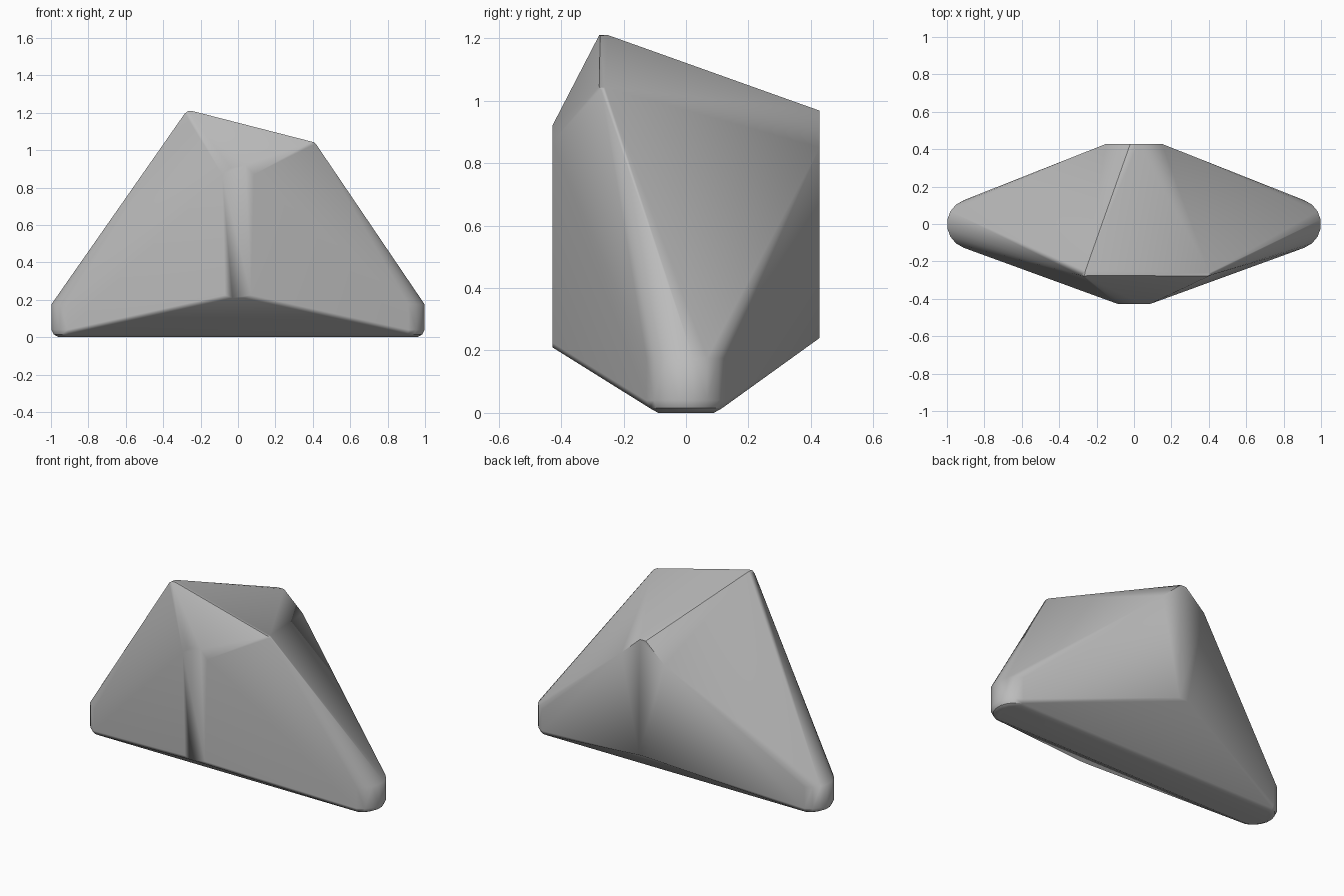
import bpy, bmesh
from math import cos, sin, radians

cube = bpy.data.objects.get("Cube")
if cube:
    bpy.data.objects.remove(cube)

stone = bpy.data.materials.new("grey_stone")
stone.use_nodes = True
GREY = (0.5, 0.5, 0.5, 1)
stone.diffuse_color = GREY
stone.node_tree.nodes["Principled BSDF"].inputs["Base Color"].default_value = GREY

points = []


def tip(side):
    """Rounded end of the rock, built from stacked arcs that shrink at the base."""
    for z, inset in ((0.175, 0), (0.04, 0), (0.015, 0.012), (0, 0.04)):
        radius = 0.135 - inset
        for angle in range(-70, 71, 20):
            a = radians(angle)
            points.append((side * (0.865 + radius * cos(a)), radius * sin(a), z))


for side in (-1, 1):
    tip(side)
    # Front strip: blunt vertical edge
    points.extend([(side * 0.085, -0.428, 0.87), (side * 0.07, -0.428, 0.225),
                   (side * 0.03, -0.428, 0.21)])
    # Back strip: wide at the top, narrow at the base
    points.extend([(side * 0.15, 0.428, 0.85), (side * 0.02, 0.428, 0.968),
                   (side * 0.03, 0.428, 0.24)])

# Upper end of the front strip
points.extend([(-0.04, -0.428, 0.905), (0.04, -0.428, 0.92)])
# Tall peak and lower peak, slightly blunted
points.extend([(-0.285, -0.275, 1.195), (-0.265, -0.278, 1.21),
               (-0.24, -0.275, 1.208), (-0.26, -0.25, 1.21)])
points.extend([(0.395, -0.278, 1.045), (0.415, -0.272, 1.035), (0.405, -0.26, 1.042)])

# Wrap the points in one convex stone
bm = bmesh.new()
for p in points:
    bm.verts.new(p)
hull = bmesh.ops.convex_hull(bm, input=bm.verts)
loose = {v for v in hull["geom_interior"] + hull["geom_unused"]
         if isinstance(v, bmesh.types.BMVert)}
bmesh.ops.delete(bm, geom=list(loose), context="VERTS")
bmesh.ops.dissolve_limit(bm, angle_limit=radians(1.5), verts=bm.verts, edges=bm.edges)
bmesh.ops.recalc_face_normals(bm, faces=bm.faces)

mesh = bpy.data.meshes.new("rock")
bm.to_mesh(mesh)
bm.free()
mesh.materials.append(stone)
rock = bpy.data.objects.new("rock", mesh)
bpy.context.collection.objects.link(rock)

# Soft ridges with flat facets
bpy.ops.object.select_all(action="DESELECT")
rock.select_set(True)
bpy.context.view_layer.objects.active = rock
bpy.ops.object.shade_smooth_by_angle(angle=radians(35))
weighted = rock.modifiers.new("flat_facets", "WEIGHTED_NORMAL")
weighted.keep_sharp = True
